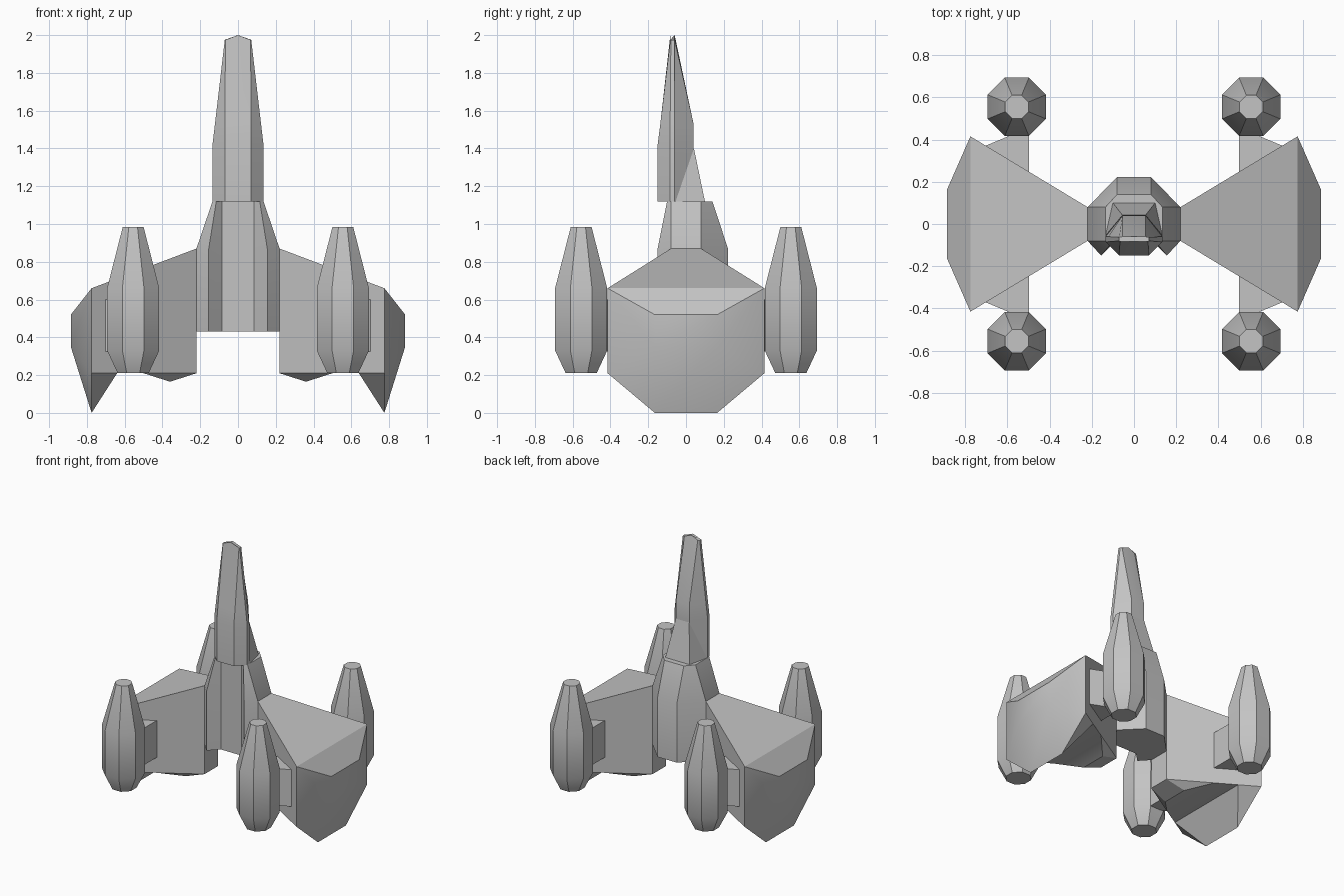
import bpy, bmesh, math

if "Cube" in bpy.data.objects:
    bpy.data.objects.remove(bpy.data.objects["Cube"])

grey = bpy.data.materials.new("hull_grey")
grey.diffuse_color = (0.55, 0.55, 0.55, 1)
grey.use_nodes = True
grey.node_tree.nodes["Principled BSDF"].inputs["Base Color"].default_value = grey.diffuse_color


def finish(name, bm, mirror=()):
    """Turn a bmesh into an object with smooth-by-angle shading and mirroring."""
    bmesh.ops.recalc_face_normals(bm, faces=bm.faces)
    mesh = bpy.data.meshes.new(name)
    bm.to_mesh(mesh)
    bm.free()
    ob = bpy.data.objects.new(name, mesh)
    bpy.context.collection.objects.link(ob)
    mesh.materials.append(grey)
    bpy.ops.object.select_all(action='DESELECT')
    ob.select_set(True)
    bpy.context.view_layer.objects.active = ob
    bpy.ops.object.shade_smooth_by_angle(angle=math.radians(30))
    if mirror:
        mod = ob.modifiers.new("mirror", 'MIRROR')
        mod.use_axis = ('x' in mirror, 'y' in mirror, False)
        mod.use_mirror_merge = False
    return ob


def loft(name, rings, mirror=()):
    """Skin closed rings of equal point count, capping both ends."""
    bm = bmesh.new()
    vs = [[bm.verts.new(p) for p in r] for r in rings]
    n = len(vs[0])
    for a, b in zip(vs, vs[1:]):
        for i in range(n):
            j = (i + 1) % n
            bm.faces.new((a[i], a[j], b[j], b[i]))
    bm.faces.new(vs[0])
    bm.faces.new(vs[-1])
    return finish(name, bm, mirror)


def section(half, z, peak=0):
    """Full ring from a right-hand half outline that starts and ends on x = 0."""
    ring = half + [(-x, y) for x, y in reversed(half[1:-1])]
    return [(x, y, z + (peak if x == 0 else 0)) for x, y in ring]


# Main body with two front ridges
low = [(0, -.08), (.085, -.08), (.155, -.15), (.22, -.08), (.22, .08), (.08, .222), (0, .222)]
high = [(0, -.08), (.085, -.08), (.115, -.1), (.135, -.08), (.135, .08), (.08, .14), (0, .14)]
loft("main_body", [section(low, .43), section(low, .87), section(high, 1.12)])

# Tapering nose with a slightly peaked tip
base = [(0, -.15), (.07, -.15), (.135, -.085), (.135, -.06), (.055, .04), (0, .04)]
mid = [(0, -.136), (.07, -.136), (.122, -.084), (.122, -.06), (.055, .04), (0, .04)]
tip = [(0, -.083), (.066, -.083), (.07, -.08), (.07, -.062), (.055, -.06), (0, -.06)]
loft("nose", [section(base, 1.12), section(base, 1.42), section(mid, 1.53),
              section(tip, 1.975, .025)])

# Wedge fairing behind the nose
bm = bmesh.new()
for x, y, z in ((.135, -.055, 1.12), (.1, .1, 1.12), (.055, .042, 1.40)):
    for s in (1, -1):
        bm.verts.new((s * x, y, z))
bmesh.ops.convex_hull(bm, input=bm.verts)
bmesh.ops.dissolve_limit(bm, angle_limit=.01, verts=bm.verts, edges=bm.edges)
finish("nose_fairing", bm)

# Wings: flared block, faceted outer cap, lower fin and small underside ridge
pts = {"root_t": (.22, .08, .87), "root_b": (.22, .08, .21),
       "rim_t": (.775, .415, .66), "rim_b": (.775, .415, .21),
       "cap_t": (.885, .165, .52), "cap_b": (.885, .165, .35),
       "fin": (.775, .165, 0), "fin_in": (.64, .333, .21),
       "ridge_out": (.5, .249, .21), "ridge": (.36, .1, .165)}
bm = bmesh.new()
v = {(k, s): bm.verts.new((x, s * y, z)) for k, (x, y, z) in pts.items() for s in (1, -1)}
# strips spanning from the front side to the back side
loop = ["root_t", "rim_t", "cap_t", "cap_b", "fin", "fin_in", "ridge_out", "ridge", "root_b", "root_t"]
for a, b in zip(loop, loop[1:]):
    bm.faces.new((v[a, 1], v[b, 1], v[b, -1], v[a, -1]))
# faces closing the front and the back
for s in (1, -1):
    for face in (("root_t", "root_b", "ridge_out", "fin_in", "rim_b", "rim_t"),
                 ("root_b", "ridge", "ridge_out"), ("fin_in", "fin", "rim_b"),
                 ("rim_b", "fin", "cap_b"), ("rim_t", "rim_b", "cap_b", "cap_t")):
        bm.faces.new([v[k, s] for k in face])
finish("wing", bm, 'x')

# Four eight-sided engine pods
rings = []
for r, z in ((.082, .21), (.138, .33), (.138, .66), (.055, .985)):
    c = r / math.cos(math.pi / 8)
    rings.append([(.555 + c * math.cos((i + .5) * math.pi / 4),
                   .555 + c * math.sin((i + .5) * math.pi / 4), z) for i in range(8)])
loft("engine_pod", rings, 'xy')

# Pylons joining pods to wings
outline = [(.497, .2), (.497, .46), (.585, .46), (.585, .42), (.705, .37), (.705, .2)]
loft("pylon", [[(x, y, z) for x, y in outline] for z in (.325, .60)], 'xy')
